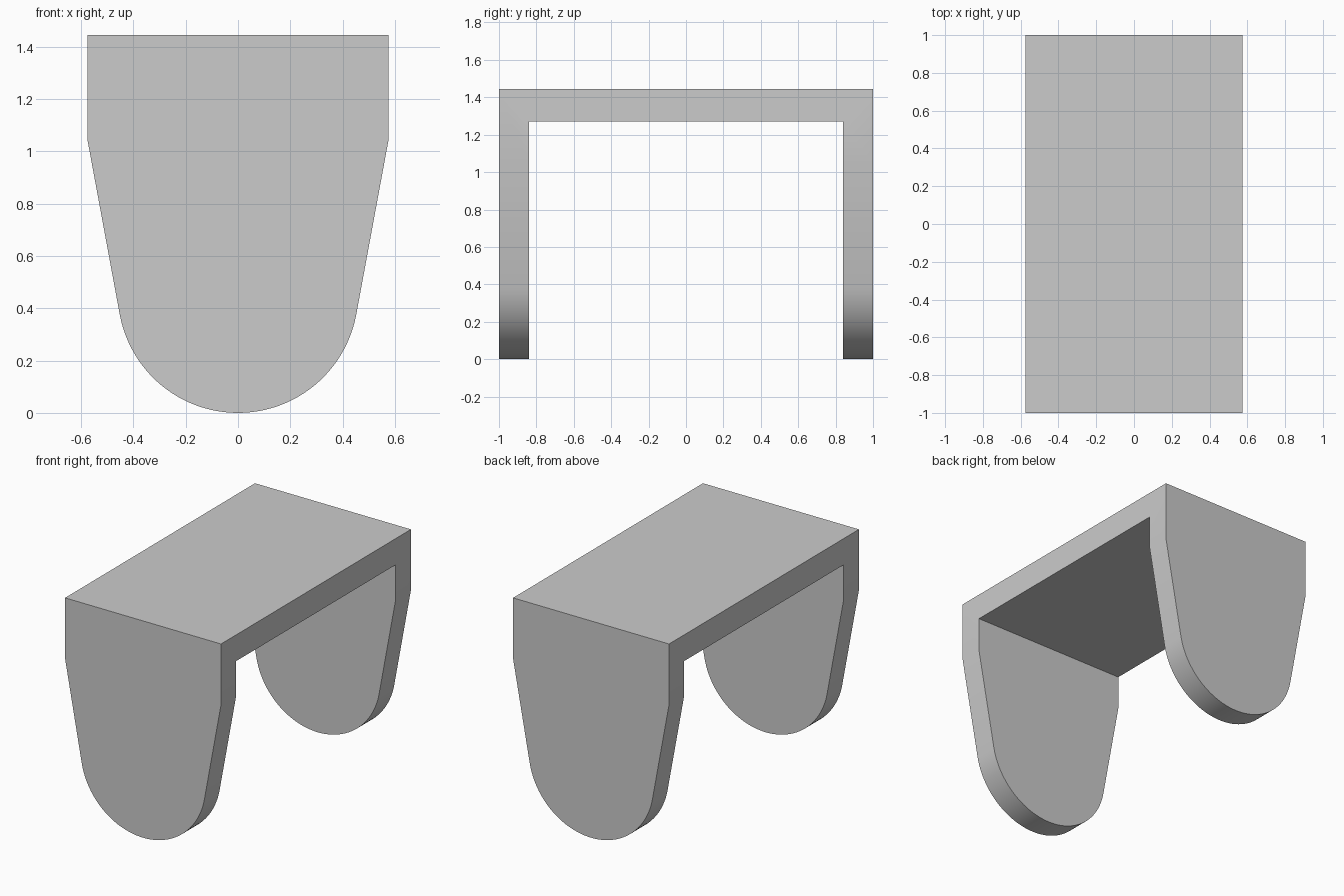
import bpy, math

cube = bpy.data.objects.get("Cube")
if cube:
    bpy.data.objects.remove(cube, do_unlink=True)

HALF_W, HEIGHT = 0.575, 1.445       # overall half width and height
INNER_Y, UNDERSIDE = 0.84, 1.27     # opening between the legs
SHOULDER, RADIUS = 1.04, 0.46       # start of taper, foot rounding

grey = bpy.data.materials.new("plain grey")
grey.use_nodes = True
grey.diffuse_color = (0.6, 0.6, 0.6, 1)
grey.node_tree.nodes["Principled BSDF"].inputs["Base Color"].default_value = (0.6, 0.6, 0.6, 1)


def prism(name, outline, place, half):
    """Closed prism of a 2D outline; place(u, v, d) gives the 3D point."""
    n = len(outline)
    verts = [place(u, v, d) for d in (-half, half) for u, v in outline]
    faces = [tuple(range(n)), tuple(range(2 * n - 1, n - 1, -1))]
    faces += [(i, i + n, (i + 1) % n + n, (i + 1) % n) for i in range(n)]
    mesh = bpy.data.meshes.new(name)
    mesh.from_pydata(verts, [], faces)
    obj = bpy.data.objects.new(name, mesh)
    bpy.context.collection.objects.link(obj)
    bpy.context.view_layer.objects.active = obj
    bpy.ops.object.select_all(action='DESELECT')
    obj.select_set(True)
    bpy.ops.object.mode_set(mode='EDIT')
    bpy.ops.mesh.select_all(action='SELECT')
    bpy.ops.mesh.normals_make_consistent(inside=False)
    bpy.ops.object.mode_set(mode='OBJECT')
    return obj


# Front silhouette: straight shoulders, taper tangent to a round foot
dx, dz = HALF_W, SHOULDER - RADIUS
tangent = math.atan2(dz, dx) - math.acos(RADIUS / math.hypot(dx, dz))
steps = 48
sweep = math.pi + 2 * tangent
foot = [(RADIUS * math.cos(tangent - sweep * i / steps),
         RADIUS + RADIUS * math.sin(tangent - sweep * i / steps))
        for i in range(steps + 1)]
silhouette = [(-HALF_W, SHOULDER), (-HALF_W, HEIGHT + 0.2),
              (HALF_W, HEIGHT + 0.2), (HALF_W, SHOULDER)] + foot

# Side profile: upside-down U bracket
bracket_outline = [(-1, -0.2), (-1, HEIGHT), (1, HEIGHT), (1, -0.2),
                   (INNER_Y, -0.2), (INNER_Y, UNDERSIDE),
                   (-INNER_Y, UNDERSIDE), (-INNER_Y, -0.2)]

cutter = prism("silhouette_cutter", silhouette, lambda u, v, d: (u, d, v), 1.2)
bracket = prism("bracket", bracket_outline, lambda u, v, d: (d, u, v), 0.8)
bracket.data.materials.append(grey)
cutter.data.materials.append(grey)

# Trim the bracket to the silhouette
trim = bracket.modifiers.new("trim", 'BOOLEAN')
trim.operation = 'INTERSECT'
trim.solver = 'EXACT'
trim.object = cutter
bpy.ops.object.modifier_apply(modifier=trim.name)
bpy.data.objects.remove(cutter, do_unlink=True)

bpy.ops.object.shade_smooth_by_angle(angle=math.radians(30))
